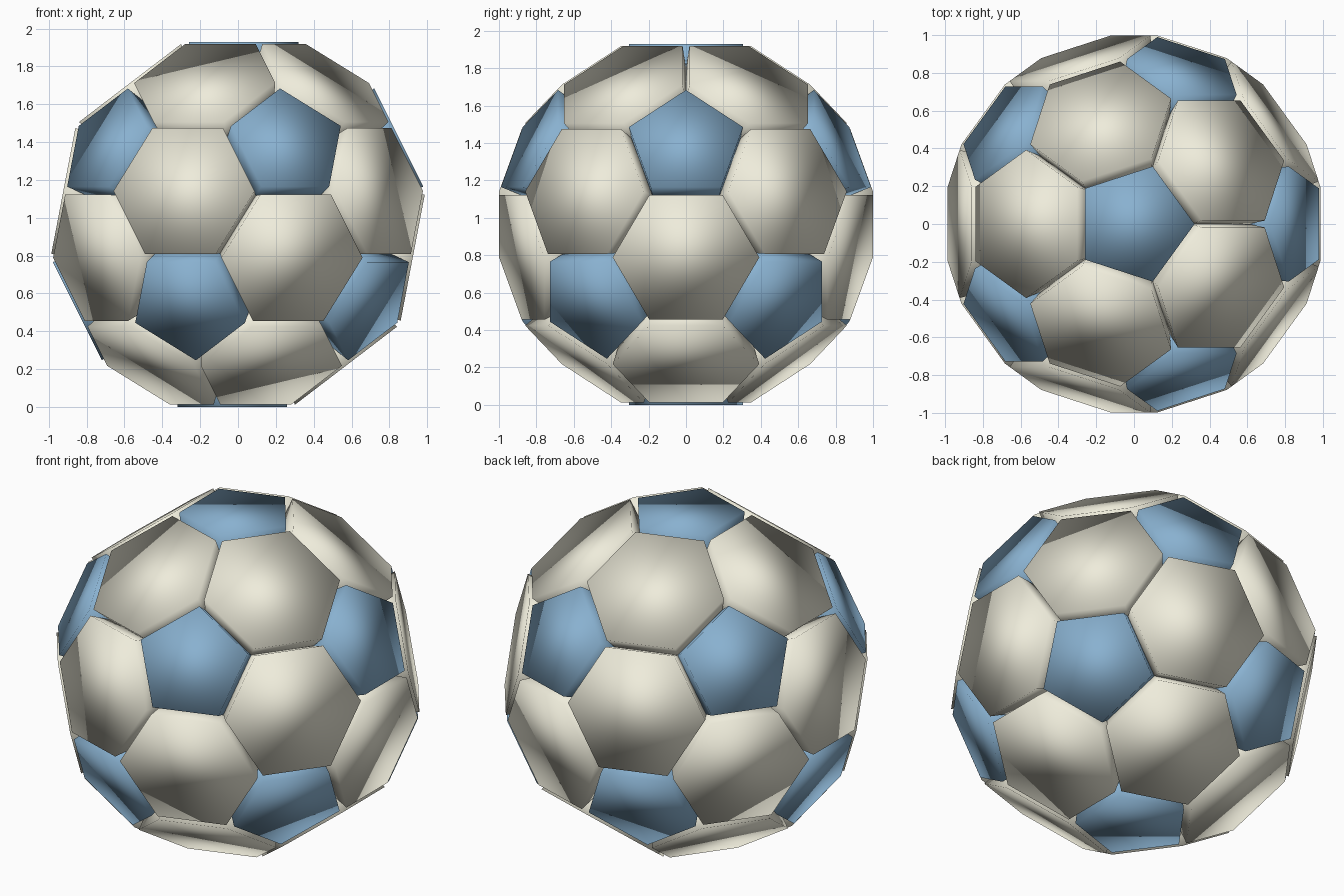
import bpy, bmesh
from math import sin, cos, pi, sqrt
from mathutils import Vector
from itertools import combinations

if "Cube" in bpy.data.objects:
    bpy.data.objects.remove(bpy.data.objects["Cube"])

CENTRE = Vector((0, 0, 0.965))
EDGE = 0.359          # edge length of the inner solid at the groove bottom


def material(name, rgb):
    m = bpy.data.materials.new(name)
    m.diffuse_color = (*rgb, 1)
    m.use_nodes = True
    m.node_tree.nodes["Principled BSDF"].inputs["Base Color"].default_value = m.diffuse_color
    return m


def ring(bm, normal, toward, n, phase, radius, dist):
    u = (toward - normal * toward.dot(normal)).normalized()
    v = normal.cross(u)
    return [bm.verts.new(CENTRE + normal * dist
                         + (u * cos(phase + 2 * pi * i / n) + v * sin(phase + 2 * pi * i / n)) * radius)
            for i in range(n)]


def panel(bm, normal, toward, n, phase, outer, inner):
    # flat raised face with walls running down into the groove
    top = ring(bm, normal, toward, n, phase, *outer)
    low = ring(bm, normal, toward, n, phase, *inner)
    bm.faces.new(top)
    for i in range(n):
        j = (i + 1) % n
        bm.faces.new((top[i], low[i], low[j], top[j]))


def finish(bm, name, mat):
    for f in bm.faces:
        f.smooth = True
    me = bpy.data.meshes.new(name)
    bm.to_mesh(me)
    bm.free()
    me.materials.append(mat)
    ob = bpy.data.objects.new(name, me)
    bpy.context.collection.objects.link(ob)


# icosahedron corner directions, one corner straight up
dirs = [Vector((0, 0, 1)), Vector((0, 0, -1))]
for k in range(5):
    for sign, off in ((1, 0), (-1, pi / 5)):
        a = off + 2 * pi * k / 5
        dirs.append(Vector((2 * cos(a), 2 * sin(a), sign)) / sqrt(5))


def adjacent(a, b):
    return a.dot(b) > 0.4


# twelve blue pentagon panels on the corners
bm = bmesh.new()
for d in dirs:
    near = next(e for e in dirs if e is not d and adjacent(d, e))
    panel(bm, d, near, 5, 0, (0.3207, 0.965), (0.8507 * EDGE, 2.3274 * EDGE))
finish(bm, "pentagon_panels", material("blue", (0.25, 0.44, 0.63)))

# twenty cream hexagon panels on the faces
bm = bmesh.new()
for a, b, c in combinations(dirs, 3):
    if adjacent(a, b) and adjacent(b, c) and adjacent(a, c):
        panel(bm, (a + b + c).normalized(), a, 6, pi / 6, (0.392, 0.94), (EDGE, 2.2673 * EDGE))
finish(bm, "hexagon_panels", material("cream", (0.86, 0.84, 0.71)))
